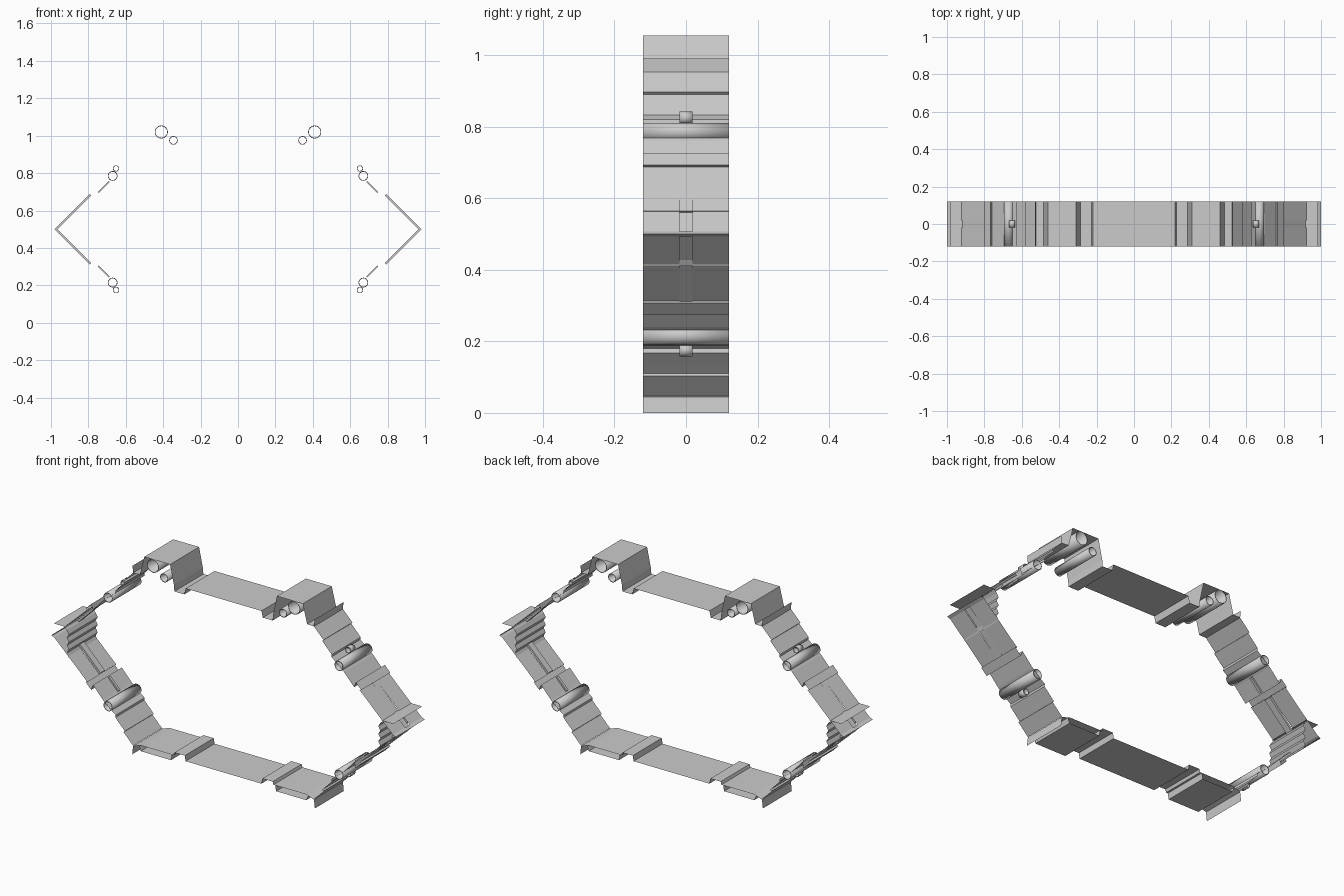
import bpy, bmesh, math

if "Cube" in bpy.data.objects:
    bpy.data.objects.remove(bpy.data.objects["Cube"])
W = 0.12      # half depth of the band
SLOT = 0.018  # half width of the channel in the side panels


def mesh_object(name, bm):
    me = bpy.data.meshes.new(name)
    bm.to_mesh(me)
    bm.free()
    ob = bpy.data.objects.new(name, me)
    bpy.context.collection.objects.link(ob)
    return ob


def variants(pts, sides, levels):
    """Mirror x/z profile points left-right and about z = 0.5."""
    for sx in sides:
        for sz in levels:
            tag = ("right" if sx > 0 else "left") + ("_upper" if sz > 0 else "_lower")
            yield tag, [(x * sx, 0.5 + (z - 0.5) * sz) for x, z in pts]


def sheet(name, pts, spans=((-W, W),), sides=(1, -1), levels=(1,)):
    """Thin folded sheet: a profile in x/z swept along y."""
    for tag, p in variants(pts, sides, levels):
        bm = bmesh.new()
        for y0, y1 in spans:
            a = [bm.verts.new((x, y0, z)) for x, z in p]
            b = [bm.verts.new((x, y1, z)) for x, z in p]
            for i in range(len(p) - 1):
                bm.faces.new((a[i], a[i + 1], b[i + 1], b[i]))
        mesh_object(f"{name}_{tag}", bm)


def bar(name, pts, half, levels=(1, -1)):
    """Solid bar: closed x/z outline extruded symmetrically along y."""
    for tag, p in variants(pts, (1, -1), levels):
        bm = bmesh.new()
        a = [bm.verts.new((x, -half, z)) for x, z in p]
        b = [bm.verts.new((x, half, z)) for x, z in p]
        n = len(p)
        for i in range(n):
            bm.faces.new((a[i], a[(i + 1) % n], b[(i + 1) % n], b[i]))
        bm.faces.new(a)
        bm.faces.new(b[::-1])
        bmesh.ops.recalc_face_normals(bm, faces=bm.faces)
        mesh_object(f"{name}_{tag}", bm)


def tube(name, x, z, r, half, levels):
    """Open hollow tube along y."""
    for tag, p in variants([(x, z)], (1, -1), levels):
        cx, cz = p[0]
        bm = bmesh.new()
        n = 24
        rings = [[bm.verts.new((cx + r * math.cos(2 * math.pi * i / n), y,
                                cz + r * math.sin(2 * math.pi * i / n)))
                  for i in range(n)] for y in (-half, half)]
        for i in range(n):
            j = (i + 1) % n
            f = bm.faces.new((rings[0][i], rings[1][i], rings[1][j], rings[0][j]))
            f.smooth = True
        ob = mesh_object(f"{name}_{tag}", bm)
        m = ob.modifiers.new("wall", 'SOLIDIFY')
        m.thickness = 0.004


# Top: middle strip and the two raised boxes with outer lips
sheet("top_strip", [(-.22, .953), (.22, .953)], sides=(1,))
sheet("top_box", [(.22, .953), (.228, .92), (.285, .92), (.288, .953), (.31, 1.055),
                  (.46, 1.055), (.485, .955), (.525, .953), (.528, .99)])

# Bottom: middle strip, ridges, trays and outer lips
sheet("bottom_strip", [(-.22, .047), (.22, .047)], sides=(1,))
sheet("bottom_ridge", [(.22, .047), (.225, .075), (.285, .075), (.29, .06),
                       (.48, .06), (.525, .045), (.53, 0)])
sheet("bottom_tray", [(.30, .06), (.305, .03), (.48, .03), (.49, .055)])

# Sloping sides: stepped skin, plain panel with cross rib, then slotted panel
sheet("side_steps", [(.525, .953), (.58, .897), (.573, .89), (.592, .87),
                     (.628, .833), (.626, .82), (.665, .79)], levels=(1, -1))
sheet("side_panel", [(.665, .79), (.70, .76), (.758, .697), (.768, .725), (.80, .693),
                     (.79, .686)], levels=(1, -1))
sheet("slotted_panel", [(.79, .69), (.983, .497 + .01), (1.0, .5)],
      spans=((-W, -SLOT), (SLOT, W)), levels=(1, -1))
sheet("end_cap", [(.985, .507), (1.0, .5), (.985, .493)])

# Channel bar and thin rod along the middle of each slope
bar("channel_bar", [(.785, .68), (.793, .688), (.981, .5), (.966, .5)], SLOT)
bar("thin_rod", [(.686, .752), (.692, .758), (.75, .70), (.744, .694)], .007)

# Ledge plate and corrugated inner wall at each end
sheet("ledge_plate", [(.915, .565), (.985, .565)])
sheet("inner_wall", [(.925, .565)] + [(.91 - .012 * (i % 2), .55 - .02 * i) for i in range(8)])

# Tubes and small centre knobs
tube("side_tube", .67, .785, .026, W, (1, -1))
tube("side_knob", .652, .825, .017, SLOT, (1, -1))
tube("large_top_tube", .41, 1.02, .035, W, (1,))
tube("small_top_tube", .345, .975, .023, W, (1,))
